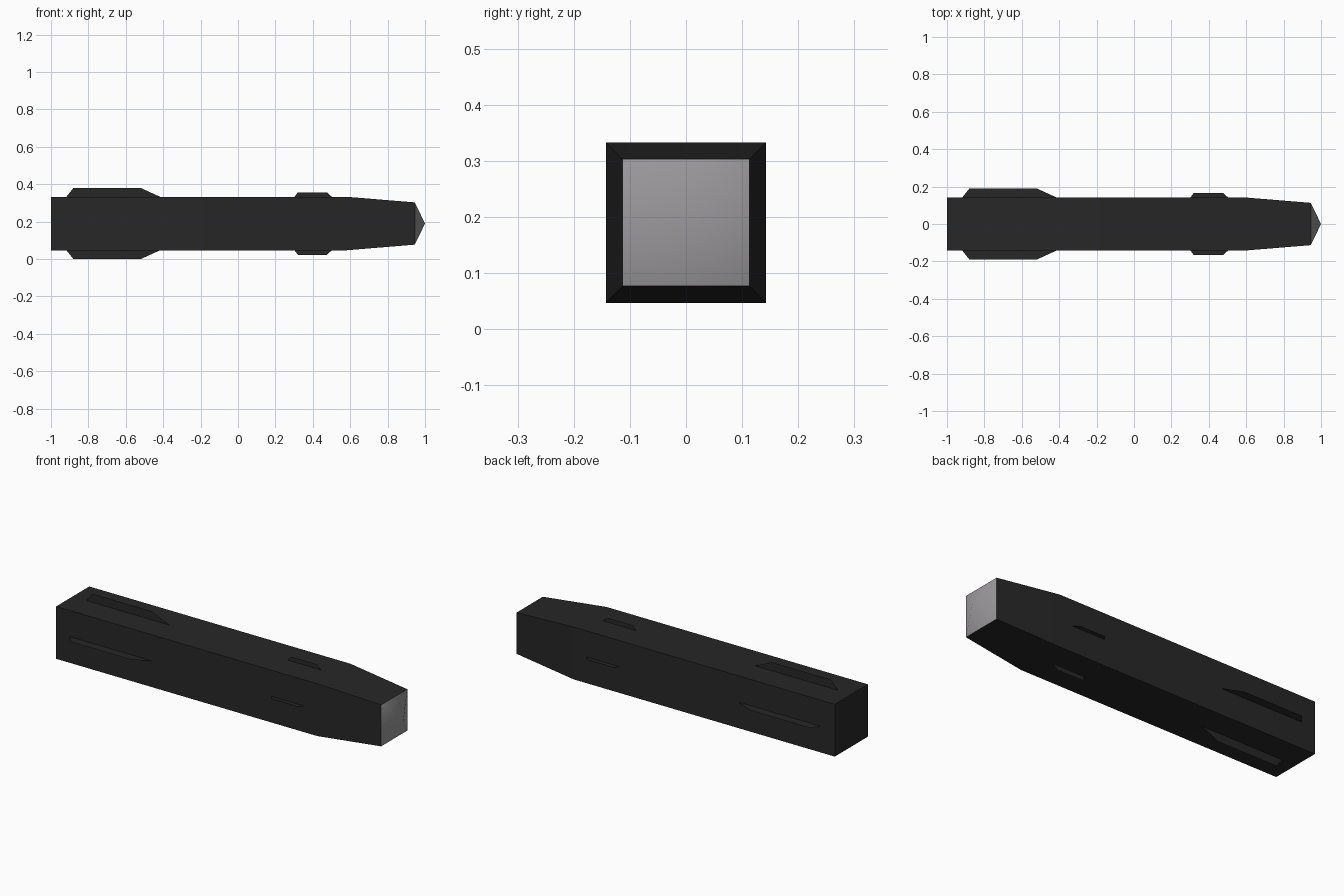
import bpy
import bmesh
from math import cos, sin, pi

if "Cube" in bpy.data.objects:
    bpy.data.objects.remove(bpy.data.objects["Cube"])

ZC = 0.19  # height of the long axis


def material(name, rgb):
    m = bpy.data.materials.new(name)
    m.diffuse_color = (*rgb, 1)
    m.use_nodes = True
    m.node_tree.nodes["Principled BSDF"].inputs["Base Color"].default_value = m.diffuse_color
    return m


black = material("matte black", (0.02, 0.02, 0.02))
grey = material("seeker grey", (0.33, 0.32, 0.33))


def finish(bm, name, mat, smooth_angle=None):
    me = bpy.data.meshes.new(name)
    bm.to_mesh(me)
    bm.free()
    ob = bpy.data.objects.new(name, me)
    bpy.context.collection.objects.link(ob)
    me.materials.append(mat)
    if smooth_angle is not None:
        bpy.ops.object.select_all(action='DESELECT')
        ob.select_set(True)
        bpy.context.view_layer.objects.active = ob
        bpy.ops.object.shade_smooth_by_angle(angle=smooth_angle)
    return ob


def square(bm, x, h):
    return [bm.verts.new((x, y * h, ZC + z * h))
            for y, z in ((-1, -1), (1, -1), (1, 1), (-1, 1))]


def bridge(bm, a, b):
    for i in range(4):
        j = (i + 1) % 4
        bm.faces.new((a[i], a[j], b[j], b[i]))


# square body: straight tube, then a slight taper to the nose
bm = bmesh.new()
rings = [square(bm, x, h) for x, h in ((-1, 0.143), (0.58, 0.143), (0.945, 0.113))]
bm.faces.new(rings[0])
for a, b in zip(rings, rings[1:]):
    bridge(bm, a, b)
bmesh.ops.recalc_face_normals(bm, faces=bm.faces)
# the open end is covered by the nose
finish(bm, "body", black, pi / 6)

# pyramid nose, softly shaded
bm = bmesh.new()
base = square(bm, 0.945, 0.113)
tip = bm.verts.new((1, 0, ZC))
for i in range(4):
    bm.faces.new((base[i], base[(i + 1) % 4], tip))
finish(bm, "nose", grey, pi / 2)


# paper-thin fins, four around the body in each set: (x, radius) outlines
def fin_set(name, outline):
    for k in range(4):
        a = k * pi / 2
        bm = bmesh.new()
        bm.faces.new([bm.verts.new((x, r * cos(a), ZC + r * sin(a)))
                      for x, r in outline])
        finish(bm, f"{name}_{k + 1}", black)


fin_set("tail_fin", ((-0.92, 0.14), (-0.88, 0.19), (-0.52, 0.19), (-0.41, 0.14)))
fin_set("front_fin", ((0.30, 0.14), (0.32, 0.167), (0.475, 0.167), (0.505, 0.14)))
